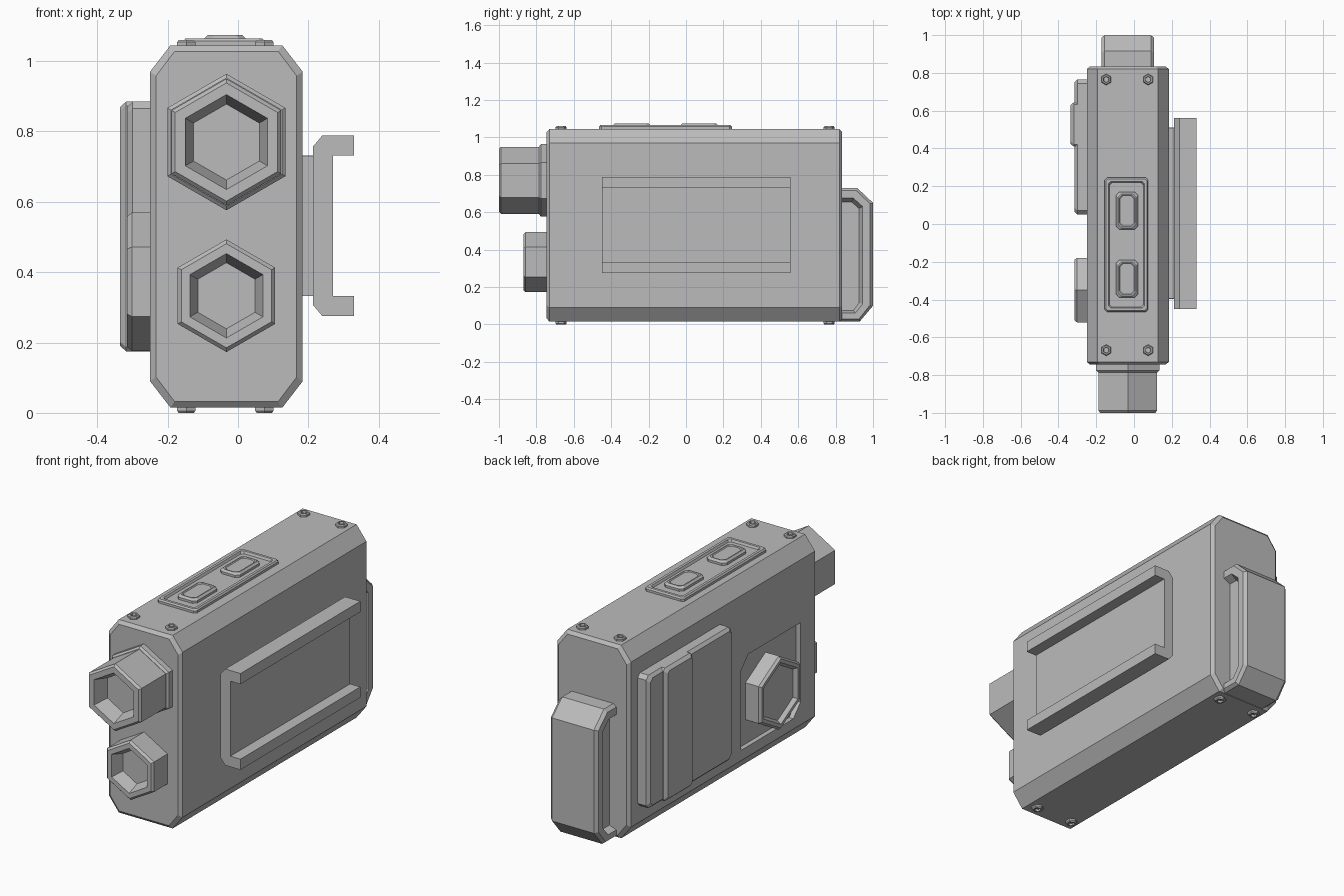
import bpy, bmesh, math

if "Cube" in bpy.data.objects:
    bpy.data.objects.remove(bpy.data.objects["Cube"])

GREY = (0.5, 0.5, 0.5, 1)
mat = bpy.data.materials.new("plain_grey")
mat.use_nodes = True
mat.diffuse_color = GREY
mat.node_tree.nodes["Principled BSDF"].inputs["Base Color"].default_value = GREY

CX = -0.033  # middle of the housing across x


def loft(name, rings, place):
    """Skin a stack of (outline, depth) rings and cap both ends."""
    bm = bmesh.new()
    loops = [[bm.verts.new(place(u, v, d)) for u, v in pts] for pts, d in rings]
    for a, b in zip(loops, loops[1:]):
        n = len(a)
        for i in range(n):
            j = (i + 1) % n
            bm.faces.new((a[i], a[j], b[j], b[i]))
    bm.faces.new(loops[0])
    bm.faces.new(loops[-1])
    bmesh.ops.recalc_face_normals(bm, faces=bm.faces)
    me = bpy.data.meshes.new(name)
    bm.to_mesh(me)
    bm.free()
    me.materials.append(mat)
    ob = bpy.data.objects.new(name, me)
    bpy.context.collection.objects.link(ob)
    return ob


def hexagon(r):
    return [(r * math.sin(i * math.pi / 3), r * math.cos(i * math.pi / 3)) for i in range(6)]


def octagon(w, h, cu, cv):
    """Rectangle of half sizes w, h with cut corners."""
    return [(w, h - cv), (w - cu, h), (cu - w, h), (-w, h - cv),
            (-w, cv - h), (cu - w, -h), (w - cu, -h), (w, cv - h)]


def hex_stack(name, steps, place):
    return loft(name, [(hexagon(r), d) for r, d in steps], place)


def plate(name, w, h, c, steps, place):
    """Cut-corner plate; steps are (inset, depth)."""
    return loft(name, [(octagon(w - i, h - i, c, c), d) for i, d in steps], place)


# Placing functions: depth runs out of the named side
def on_front(cz):
    return lambda u, v, d: (CX + u, -0.745 - d, cz + v)


def on_side(cy, cz):
    return lambda u, v, d: (-0.25 - d, cy + u, cz + v)


def on_top(cx, cy):
    return lambda u, v, d: (cx + u, cy + v, 1.045 + d)


def on_bottom(cx, cy):
    return lambda u, v, d: (cx + u, cy + v, 0.015 - d)


# Housing with cut long edges and softened ends
full = octagon(0.217, 0.515, 0.058, 0.075)
small = octagon(0.2, 0.498, 0.053, 0.07)
housing = loft("housing", [(small, -0.745), (full, -0.73), (full, 0.82), (small, 0.835)],
               lambda u, v, d: (CX + u, d, 0.53 + v))

# Pocket in the housing behind the side knob
pocket = [(-0.25, -0.18), (-0.19, -0.245), (0.25, -0.245), (0.25, 0.18), (0.19, 0.245), (-0.25, 0.245)]
cutter = loft("pocket_cutter", [(pocket, -0.025), (pocket, 0.05)], on_side(-0.358, 0.39))
cutter.hide_render = True
cut = housing.modifiers.new("pocket", 'BOOLEAN')
cut.operation = 'DIFFERENCE'
cut.solver = 'EXACT'
cut.object = cutter
bpy.context.view_layer.objects.active = housing
bpy.ops.object.modifier_apply(modifier="pocket")
bpy.data.objects.remove(cutter)

# Front barrels
hex_stack("upper_barrel_collar", [(0.194, -0.01), (0.194, 0.03), (0.182, 0.04)], on_front(0.77))
hex_stack("upper_barrel", [(0.18, 0), (0.18, 0.243), (0.168, 0.255), (0.135, 0.255), (0.108, 0.175)],
          on_front(0.77))
hex_stack("lower_barrel", [(0.16, -0.01), (0.16, 0.113), (0.148, 0.125), (0.12, 0.125), (0.094, 0.06)],
          on_front(0.333))

# Side knob
hex_stack("side_knob", [(0.197, -0.03), (0.197, 0.052), (0.185, 0.065), (0.165, 0.065), (0.15, 0.045)],
          on_side(-0.35, 0.373))

# Side cover and its raised band
plate("side_cover", 0.357, 0.355, 0.02, [(0, -0.01), (0, 0.05), (0.015, 0.065)], on_side(0.408, 0.53))
plate("side_cover_band", 0.118, 0.355, 0.012, [(0, -0.01), (0, 0.068), (0.015, 0.085)], on_side(0.527, 0.53))

# Mounting channel on the other side
half = [(0.24, 0.257), (0.33, 0.257), (0.33, 0.2), (0.27, 0.2)]
channel = half + [(x, -z) for x, z in reversed(half)] + [(0.213, -0.225), (0.213, 0.225)]
loft("mounting_channel", [(channel, -0.45), (channel, 0.56)], lambda u, v, d: (u, d, 0.532 + v))
block = octagon(0.453, 0.2, 0.001, 0.001)
loft("channel_spacer", [(block, 0.175), (block, 0.215)], lambda u, v, d: (d, 0.057 + u, 0.532 + v))

# Rear grip with a shallow hollow on both flanks
outer = [(0.82, 0.017), (0.93, 0.017), (1.0, 0.1), (1.0, 0.65), (0.915, 0.73), (0.82, 0.73)]
rim = [(0.82, 0.03), (0.925, 0.03), (0.985, 0.105), (0.985, 0.645), (0.91, 0.715), (0.82, 0.715)]
hollow = [(0.82, 0.06), (0.905, 0.06), (0.945, 0.11), (0.945, 0.63), (0.895, 0.675), (0.82, 0.675)]
floor = [(0.82, 0.075), (0.895, 0.075), (0.925, 0.115), (0.925, 0.62), (0.885, 0.655), (0.82, 0.655)]
flank = [(floor, 0.1), (hollow, 0.14), (rim, 0.14), (outer, 0.123)]
loft("rear_grip", [(p, -d) for p, d in flank] + flank[::-1], lambda u, v, d: (CX + d, u, v))

# Top control tray and buttons
plate("button_tray", 0.115, 0.355, 0.012,
      [(0, -0.01), (0, 0.012), (0.006, 0.02), (0.02, 0.02), (0.026, 0.008)], on_top(-0.04, -0.11))
for label, y in (("front", -0.29), ("rear", 0.07)):
    plate(label + "_button", 0.058, 0.1, 0.018,
          [(0, 0), (0, 0.02), (0.01, 0.03), (0.016, 0.03), (0.02, 0.026)], on_top(-0.037, y))

# Corner screws, top and bottom
screw = [(0.03, -0.005), (0.03, 0.009), (0.025, 0.015), (0.017, 0.015), (0.015, 0.004)]
for side, spot in (("top", on_top), ("bottom", on_bottom)):
    for row, y in (("front", -0.668), ("rear", 0.765)):
        for hand, x in (("right", -0.147), ("left", 0.075)):
            hex_stack(f"{side}_{row}_{hand}_screw", screw, spot(x, y))
